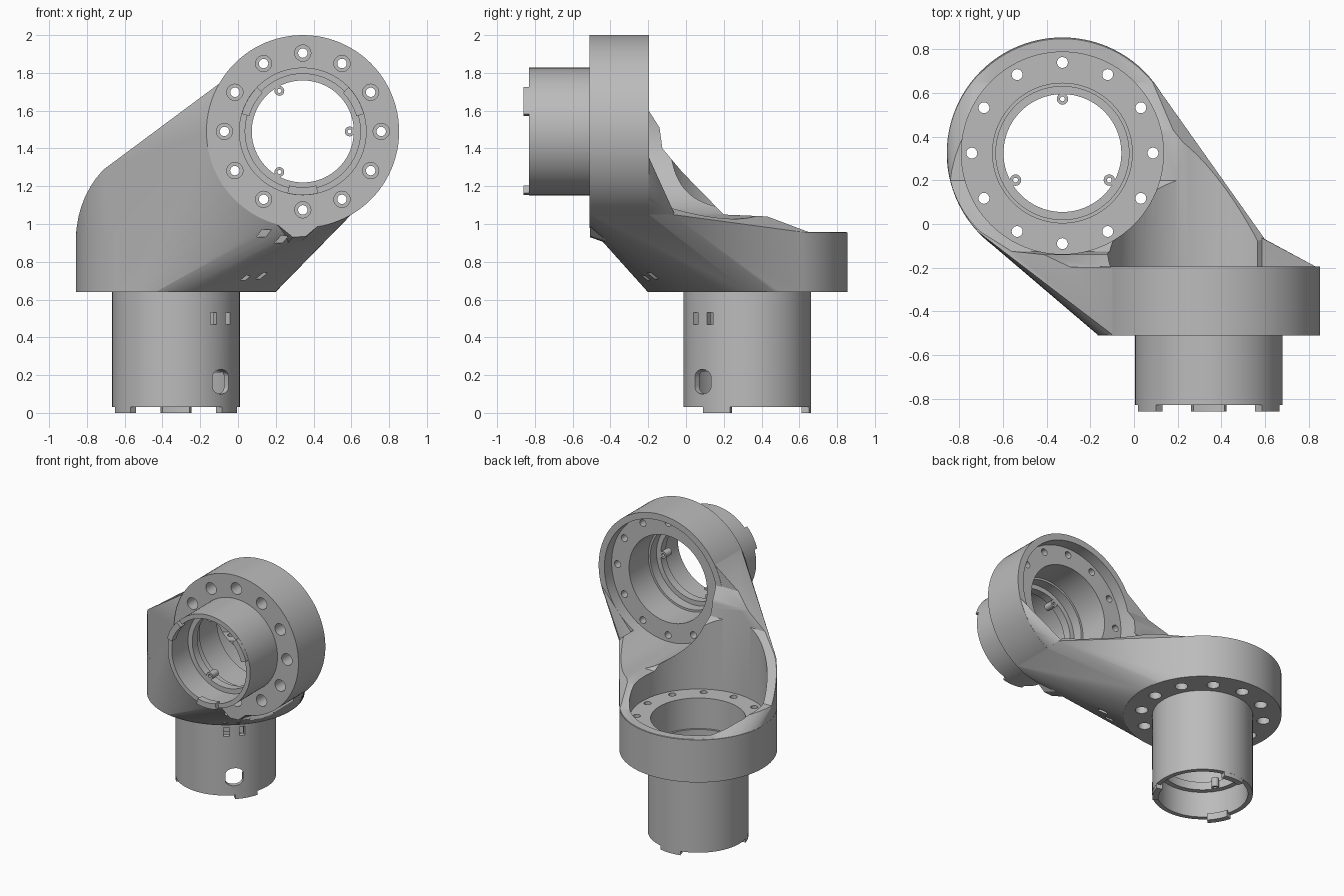
import bpy, bmesh
from math import radians, cos, sin, pi
from mathutils import Matrix, Vector

if "Cube" in bpy.data.objects:
    bpy.data.objects.remove(bpy.data.objects["Cube"])

grey = bpy.data.materials.new("machined_grey")
grey.use_nodes = True
grey.diffuse_color = (0.5, 0.5, 0.5, 1)
grey.node_tree.nodes["Principled BSDF"].inputs["Base Color"].default_value = (0.5, 0.5, 0.5, 1)

# Local frames: origin on each outer flange face, local z pointing into the cup
LOWER = Matrix.Translation((-0.328, 0.325, 0.64))
UPPER = Matrix.Translation((0.343, -0.51, 1.49)) @ Matrix.Rotation(-pi / 2, 4, "X")
R_LOWER, R_UPPER = 0.53, 0.51
FLANGE, FLOOR = 0.315, 0.23


def make(name, bm, frame=Matrix()):
    bmesh.ops.recalc_face_normals(bm, faces=bm.faces)
    bm.transform(frame)
    mesh = bpy.data.meshes.new(name)
    bm.to_mesh(mesh)
    bm.free()
    mesh.materials.append(grey)
    obj = bpy.data.objects.new(name, mesh)
    bpy.context.collection.objects.link(obj)
    return obj


def add_rod(bm, r, z0, z1, segs=96, at=(0, 0)):
    place = Matrix.Translation((at[0], at[1], (z0 + z1) / 2))
    bmesh.ops.create_cone(bm, cap_ends=True, segments=segs, radius1=r, radius2=r,
                          depth=z1 - z0, matrix=place)


def rod(name, frame, r, z0, z1):
    bm = bmesh.new()
    add_rod(bm, r, z0, z1)
    return make(name, bm, frame)


def lathe(name, frame, profile, start=0, sweep=360, steps=96):
    """Revolve a closed (radius, z) loop about local z."""
    bm = bmesh.new()
    full = sweep == 360
    rings = []
    for i in range(steps if full else steps + 1):
        a = radians(start + sweep * i / steps)
        rings.append([bm.verts.new((r * cos(a), r * sin(a), z)) for r, z in profile])
    n = len(profile)
    for i in range(steps):
        p, q = rings[i], rings[(i + 1) % len(rings)]
        for j in range(n):
            k = (j + 1) % n
            bm.faces.new((p[j], q[j], q[k], p[k]))
    if not full:
        bm.faces.new(rings[0])
        bm.faces.new(rings[-1])
    return make(name, bm, frame)


def hull(name, points):
    bm = bmesh.new()
    for p in points:
        bm.verts.new(p)
    res = bmesh.ops.convex_hull(bm, input=bm.verts)
    junk = {e for e in res["geom_interior"] + res["geom_unused"]
            if isinstance(e, bmesh.types.BMVert)}
    bmesh.ops.delete(bm, geom=list(junk), context="VERTS")
    return make(name, bm)


def boolean(target, tool, op="DIFFERENCE"):
    mod = target.modifiers.new("cut", "BOOLEAN")
    mod.operation, mod.solver, mod.object = op, "EXACT", tool
    bpy.context.view_layer.objects.active = target
    bpy.ops.object.modifier_apply(modifier=mod.name)
    bpy.data.objects.remove(tool)


def arc(frame, r, z, first=0, last=356.25, n=96):
    angles = [radians(first + (last - first) * i / (n - 1)) for i in range(n)]
    return [frame @ Vector((r * cos(a), r * sin(a), z)) for a in angles]


def box(name, frame, size):
    bm = bmesh.new()
    bmesh.ops.create_cube(bm, size=1, matrix=Matrix.Diagonal((*size, 1)))
    return make(name, bm, frame)


# Arm web that joins the two cups
points = []
for z in (0.002, FLANGE - 0.002):
    points += arc(LOWER, R_LOWER - 0.001, z)
    points += [p for p in arc(UPPER, R_UPPER - 0.001, z) if p.x < 0.62 and p.z < 1.76]
for p in arc(LOWER, R_LOWER - 0.001, 0, 180, 223, 8):
    points.append(Vector((p.x, p.y, 1.25 - p.y)))
points.append(Vector((0.6, -0.07, 1.05)))
housing = hull("elbow_housing", points)

# Sloping trim along the top of the side wall
trim = [(-0.197, 2.2), (-0.197, 1.6), (-0.14, 1.51), (-0.125, 1.4), (-0.02, 1.275), (0.2, 1.05),
        (0.43, 1.04), (0.65, 0.957), (1.1, 0.957), (1.1, 2.2)]
bm = bmesh.new()
face = bm.faces.new([bm.verts.new((-1.2, y, z)) for y, z in trim])
ext = bmesh.ops.extrude_face_region(bm, geom=[face])
bmesh.ops.translate(bm, vec=(2.4, 0, 0), verts=[v for v in ext["geom"] if isinstance(v, bmesh.types.BMVert)])
boolean(housing, make("trim_cutter", bm))

# Tapered skirt running from the web up the far side of the upper cup
skirt = arc(UPPER, R_UPPER - 0.001, FLANGE - 0.03, 16, 65, 20)
skirt += arc(UPPER, R_UPPER - 0.001, FLANGE, 16, 65, 20)
skirt += [Vector((0.6, -0.07, 1.051)), Vector((0.56, -0.05, 1.03))]
boolean(housing, hull("skirt", skirt), "UNION")

# Pointed lug under the upper flange
lug = hull("lug", [(0.18, -0.508, 1.02), (0.46, -0.508, 1.02), (0.29, -0.508, 0.93), (0.36, -0.508, 0.935),
                   (0.25, -0.38, 0.885), (0.33, -0.38, 0.9), (0.22, -0.3, 1.0), (0.4, -0.3, 1.0)])
boolean(housing, lug, "UNION")

# Flange cups, then recesses and bores
for frame, r in ((LOWER, R_LOWER), (UPPER, R_UPPER)):
    boolean(housing, rod("flange", frame, r, 0, FLANGE), "UNION")
for frame in (LOWER, UPPER):
    boolean(housing, rod("recess", frame, 0.463, FLOOR, 1.6))
    boolean(housing, rod("bore", frame, 0.32, -0.1, FLOOR + 0.1))
    # Twelve counterbored bolt holes per flange
    for r, z0, z1 in ((0.025, -0.05, FLOOR + 0.05), (0.043, -0.06, 0.1)):
        bm = bmesh.new()
        for i in range(12):
            a = i * pi / 6
            add_rod(bm, r, z0, z1, 20, (0.415 * cos(a), 0.415 * sin(a)))
        boolean(housing, make("bolt_holes", bm, frame))

# Small cable slots in the lower front of the web
turn = Matrix.Rotation(radians(-45), 4, "Z")
for spot in ((0.0, -0.17, 0.72), (0.09, -0.14, 0.73), (0.11, -0.44, 0.95), (0.2, -0.42, 0.92)):
    boolean(housing, box("slot", Matrix.Translation(spot) @ turn, (0.16, 0.03, 0.04)))
parts = [housing]

# Spigot tubes with inner lip, end tabs and screw bosses
for side, frame, length, boss_start in (("lower", LOWER, 0.61, 90), ("upper", UPPER, 0.32, 0)):
    end = -length
    lip0, lip1 = end + 0.19, end + 0.25
    tube = lathe(side + "_tube", frame, [
        (0.305, 0.004), (0.338, 0.004), (0.338, end), (0.305, end),
        (0.305, lip0), (0.27, lip0), (0.27, lip1), (0.305, lip1)])
    parts.append(tube)
    for i in range(3):
        parts.append(lathe(f"{side}_end_tab_{i + 1}", frame,
                           [(0.295, end + 0.02), (0.337, end + 0.02), (0.337, end - 0.03), (0.295, end - 0.03)],
                           90 + 120 * i - 14, 28, 10))
        a = radians(boss_start + 120 * i)
        place = frame @ Matrix.Translation((0.248 * cos(a), 0.248 * sin(a), 0))
        parts.append(lathe(f"{side}_screw_boss_{i + 1}", place,
                           [(0.011, lip0 - 0.005), (0.026, lip0 - 0.005), (0.026, lip1 + 0.005),
                            (0.011, lip1 + 0.005)], steps=20))
    if side == "lower":
        # Oval window and two slots through the tube wall
        for deg in (-54, -36):
            spin = LOWER @ Matrix.Rotation(radians(deg), 4, "Z")
            boolean(tube, box("slot", spin @ Matrix.Translation((0.32, 0, -0.14)), (0.15, 0.04, 0.065)))
        aim = LOWER @ turn
        oval = [aim @ Vector((x, 0.06 * cos(t * pi / 16), -0.475 + 0.025 * (1 if t < 16 else -1)
                              + 0.04 * sin(t * pi / 16)))
                for x in (0.285, 0.42) for t in range(32)]
        boolean(tube, hull("oval", oval))

for obj in parts:
    bpy.ops.object.select_all(action="DESELECT")
    obj.select_set(True)
    bpy.context.view_layer.objects.active = obj
    bpy.ops.object.shade_smooth_by_angle(angle=radians(28))
